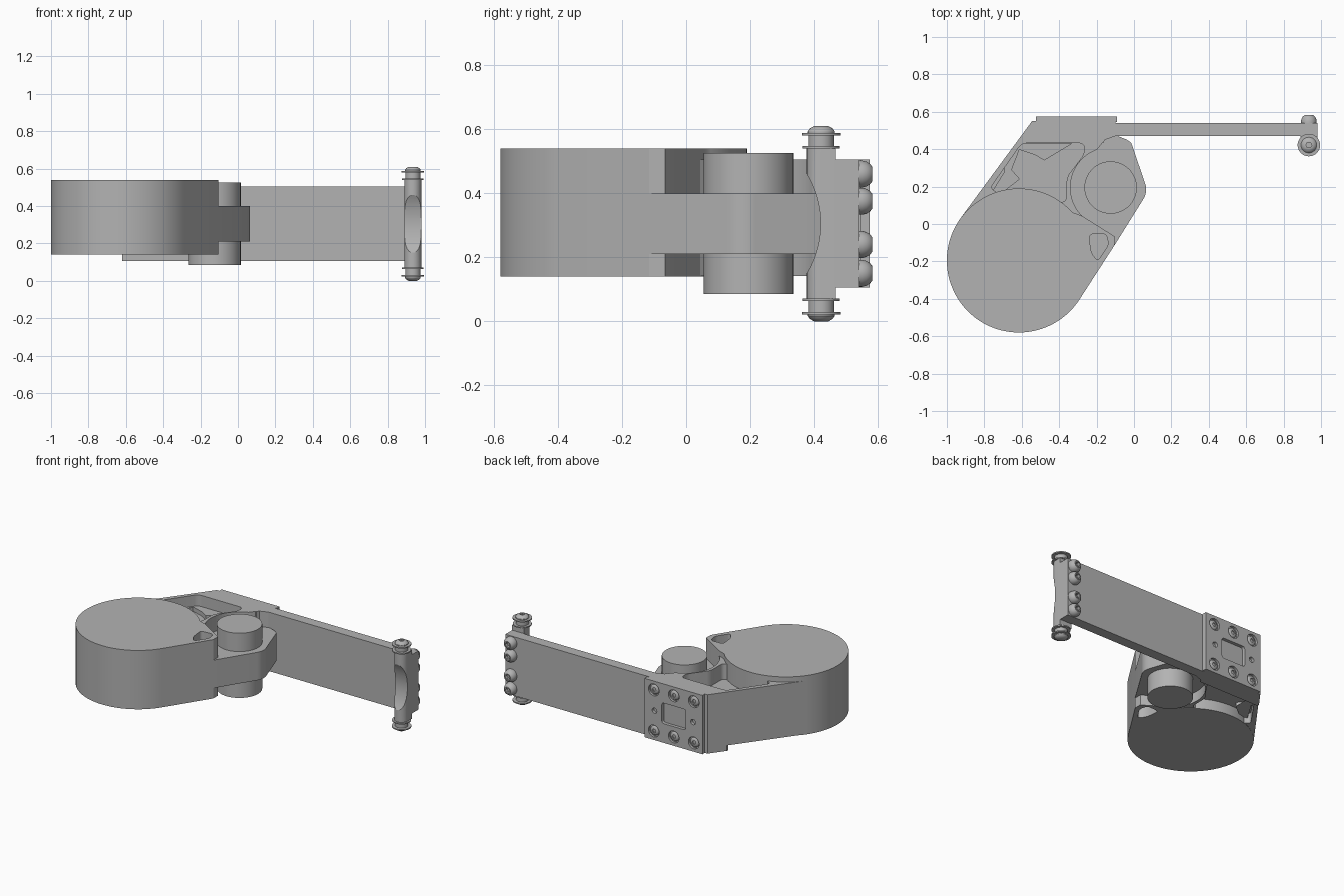
import bpy, bmesh, math
from mathutils import Matrix, Vector

if "Cube" in bpy.data.objects:
    bpy.data.objects.remove(bpy.data.objects["Cube"])

grey = bpy.data.materials.new("machined grey")
grey.use_nodes = True
grey.diffuse_color = (0.45, 0.45, 0.45, 1)
grey.node_tree.nodes["Principled BSDF"].inputs["Base Color"].default_value = (0.45, 0.45, 0.45, 1)

BIG = (-0.615, -0.195)      # housing centre
PIVOT = (-0.125, 0.195)     # pivot centre
MID = 0.305                 # mid height
BACK = Matrix.Rotation(-math.pi / 2, 4, "X")   # turns +z to +y


def finish(name, bm, matrix=Matrix()):
    bmesh.ops.recalc_face_normals(bm, faces=bm.faces)
    bm.transform(matrix)
    mesh = bpy.data.meshes.new(name)
    bm.to_mesh(mesh)
    bm.free()
    mesh.materials.append(grey)
    obj = bpy.data.objects.new(name, mesh)
    bpy.context.collection.objects.link(obj)
    return obj


def arc(centre, r, start, end, n=32):
    steps = [math.radians(start + (end - start) * i / n) for i in range(n + 1)]
    return [(centre[0] + r * math.cos(a), centre[1] + r * math.sin(a)) for a in steps]


def prism(name, pts, z0, z1, rounding=0, matrix=Matrix()):
    bm = bmesh.new()
    face = bm.faces.new([bm.verts.new((x, y, z0)) for x, y in pts])
    top = bmesh.ops.extrude_face_region(bm, geom=[face])["geom"]
    bmesh.ops.translate(bm, vec=(0, 0, z1 - z0), verts=[v for v in top if isinstance(v, bmesh.types.BMVert)])
    if rounding:
        edges = [e for e in bm.edges if abs(e.verts[0].co.z - e.verts[1].co.z) > 1e-4]
        bmesh.ops.bevel(bm, geom=edges, offset=rounding, segments=5, profile=0.5, affect="EDGES")
    return finish(name, bm, matrix)


def lathe(name, profile, matrix=Matrix(), n=48):
    bm = bmesh.new()
    verts = [bm.verts.new((r, 0, z)) for r, z in profile]
    edges = [bm.edges.new(pair) for pair in zip(verts, verts[1:])]
    bmesh.ops.spin(bm, geom=verts + edges, axis=(0, 0, 1), cent=(0, 0, 0),
                   angle=2 * math.pi, steps=n, use_duplicate=False)
    bmesh.ops.remove_doubles(bm, verts=bm.verts, dist=1e-5)
    return finish(name, bm, matrix)


def cylinder(name, r, z0, z1, matrix=Matrix(), n=48):
    return lathe(name, [(0, z0), (r, z0), (r, z1), (0, z1)], matrix, n)


def box(name, x0, x1, y0, y1, z0, z1):
    return prism(name, [(x0, y0), (x1, y0), (x1, y1), (x0, y1)], z0, z1)


def cut(obj, cutters):
    for cutter in cutters:
        mod = obj.modifiers.new("cut", "BOOLEAN")
        mod.operation, mod.solver, mod.object = "DIFFERENCE", "EXACT", cutter
    bpy.context.view_layer.update()
    evaluated = obj.evaluated_get(bpy.context.evaluated_depsgraph_get())
    mesh = bpy.data.meshes.new_from_object(evaluated)
    obj.modifiers.clear()
    obj.data = mesh
    for cutter in cutters:
        bpy.data.objects.remove(cutter)


def pockets(pts, rounding):
    # Matching recesses above and below the central web
    return [prism("pocket_cutter", pts, z0, z1, rounding) for z0, z1 in ((0.40, 0.7), (0.0, 0.21))]


# Round housing with its side lobe
housing = prism("round_housing", arc(BIG, 0.385, 42, 327, 96)
                + [(-0.105, -0.115), (-0.105, -0.065), (-0.277, 0.043)], 0.14, 0.54)
cut(housing, pockets([(-0.24, -0.055), (-0.15, -0.05), (-0.135, -0.11), (-0.195, -0.2), (-0.23, -0.15)], 0.02))

# Webbed wall joining the housing to the rear mount
neck = [(-0.155, 0.45)] + arc(PIVOT, 0.215, 110, 225)
wall = prism("webbed_wall", [(-0.927, 0.031), (-0.545, 0.55), (-0.1, 0.55), (-0.1, 0.47)]
             + neck + [(-0.5, -0.1)], 0.142, 0.505)
cut(wall, pockets([(-0.77, 0.19), (-0.6, 0.432), (-0.265, 0.432), (-0.265, 0.375),
                   (-0.36, 0.25), (-0.36, 0.12), (-0.6, 0.1)], 0.025))
for z0, z1, side in ((0.39, 0.43, "upper"), (0.18, 0.22, "lower")):
    prism(side + "_pocket_ledge", [(-0.76, 0.17), (-0.6, 0.43), (-0.33, 0.43), (-0.48, 0.34), (-0.53, 0.37),
                                   (-0.62, 0.4), (-0.69, 0.33), (-0.61, 0.24), (-0.7, 0.17)], z0, z1)

# Pivot lug and pin
lug = prism("pivot_lug", [(-0.3, -0.41), (-0.105, -0.115), (0.045, 0.125)]
            + arc((-0.03, 0.185), 0.095, -30, 20, 10)
            + [(-0.015, 0.435), (-0.04, 0.452), (-0.09, 0.472), (-0.3, 0.47), (-0.4, 0.1)], 0.21, 0.40)
cylinder("pivot_pin", 0.14, 0.085, 0.525, Matrix.Translation((*PIVOT, 0)), 64)

# Rear mount, clamp plate and arm
prism("rear_mount", [(-0.62, 0.448), (-0.545, 0.55), (-0.1, 0.55), (-0.1, 0.47), (-0.155, 0.45),
                     (-0.165, 0.432), (-0.62, 0.432)], 0.105, 0.505)
box("flat_arm", -0.12, 0.98, 0.47, 0.54, 0.105, 0.505)
plate = box("clamp_plate", -0.525, -0.09, 0.545, 0.575, 0.105, 0.505)
screw_spots = [(x, z) for x in (-0.46, -0.31, -0.16) for z in (0.165, 0.445)]
holes = [cylinder("bore_cutter", 0.04, -0.015, 0.02, Matrix.Translation((x, 0.575, z)) @ BACK, 32)
         for x, z in screw_spots]
holes += [cylinder("hole_cutter", 0.018, -0.02, 0.02, Matrix.Translation((x, 0.575, MID)) @ BACK, 24)
          for x in (-0.455, -0.165)]
window = prism("window_cutter", [(-0.09, -0.07), (0.09, -0.07), (0.09, 0.07), (-0.09, 0.07)],
               -0.022, 0.02, 0.015, Matrix.Translation((-0.31, 0.575, MID)) @ BACK)
cut(plate, holes + [window])


def button_screw(name, x, y, z, r, h):
    # Domed head with a hexagonal socket
    place = Matrix.Translation((x, y, z)) @ BACK
    profile = [(0, 0), (r, 0), (r, h * 0.3), (r * 0.92, h * 0.6), (r * 0.75, h * 0.85), (r * 0.55, h), (0, h)]
    head = lathe(name, profile, place, 32)
    cut(head, [cylinder("socket_cutter", r * 0.42, h * 0.5, h * 2, place, 6)])


for i, (x, z) in enumerate(screw_spots):
    button_screw(f"plate_screw_{i + 1}", x, 0.558, z, 0.032, 0.014)
for i, z in enumerate((0.15, 0.24, 0.375, 0.46)):
    button_screw(f"arm_screw_{i + 1}", 0.935, 0.538, z, 0.042, 0.044)

# Upright post at the arm tip with a scooped front
POST = Vector((0.935, 0.422, 0))
post = prism("tip_post", arc(POST, 0.045, 180, 360, 24) + [(0.98, 0.467), (0.89, 0.467)], 0.07, 0.54)
scoop = cylinder("scoop_cutter", 0.3, -0.2, 0.2,
                 Matrix.Translation((0.935, 0.12, MID)) @ Matrix.Rotation(math.pi / 2, 4, "Y"), 96)
cut(post, [scoop])
box("post_pad", 0.89, 0.98, 0.44, 0.475, 0.105, 0.505)

# Washers and end caps, mirrored top and bottom
cap = [(0, 0.2), (0.058, 0.2), (0.058, 0.235), (0.058, 0.242), (0.04, 0.242), (0.04, 0.275),
       (0.06, 0.275), (0.06, 0.283), (0.042, 0.283), (0.042, 0.288), (0.036, 0.297), (0.022, 0.305), (0, 0.305)]
cap[1:3] = [(0.03, 0.2), (0.03, 0.234), (0.058, 0.234)]
for side, sign in (("upper", 1), ("lower", -1)):
    place = Matrix.Translation((*POST.xy, MID)) @ Matrix.Diagonal((1, 1, sign, 1))
    end = lathe(side + "_end_cap", cap, place)
    if sign < 0:
        end.data.flip_normals()
    cut(end, [cylinder("socket_cutter", 0.016, 0.285, 0.33, place, 6)] if sign > 0 else [])

# Smooth round walls, crisp edges
for obj in bpy.context.view_layer.objects:
    obj.select_set(obj.type == "MESH" and grey.name in obj.data.materials)
bpy.context.view_layer.objects.active = housing
bpy.ops.object.shade_smooth_by_angle(angle=math.radians(30))
